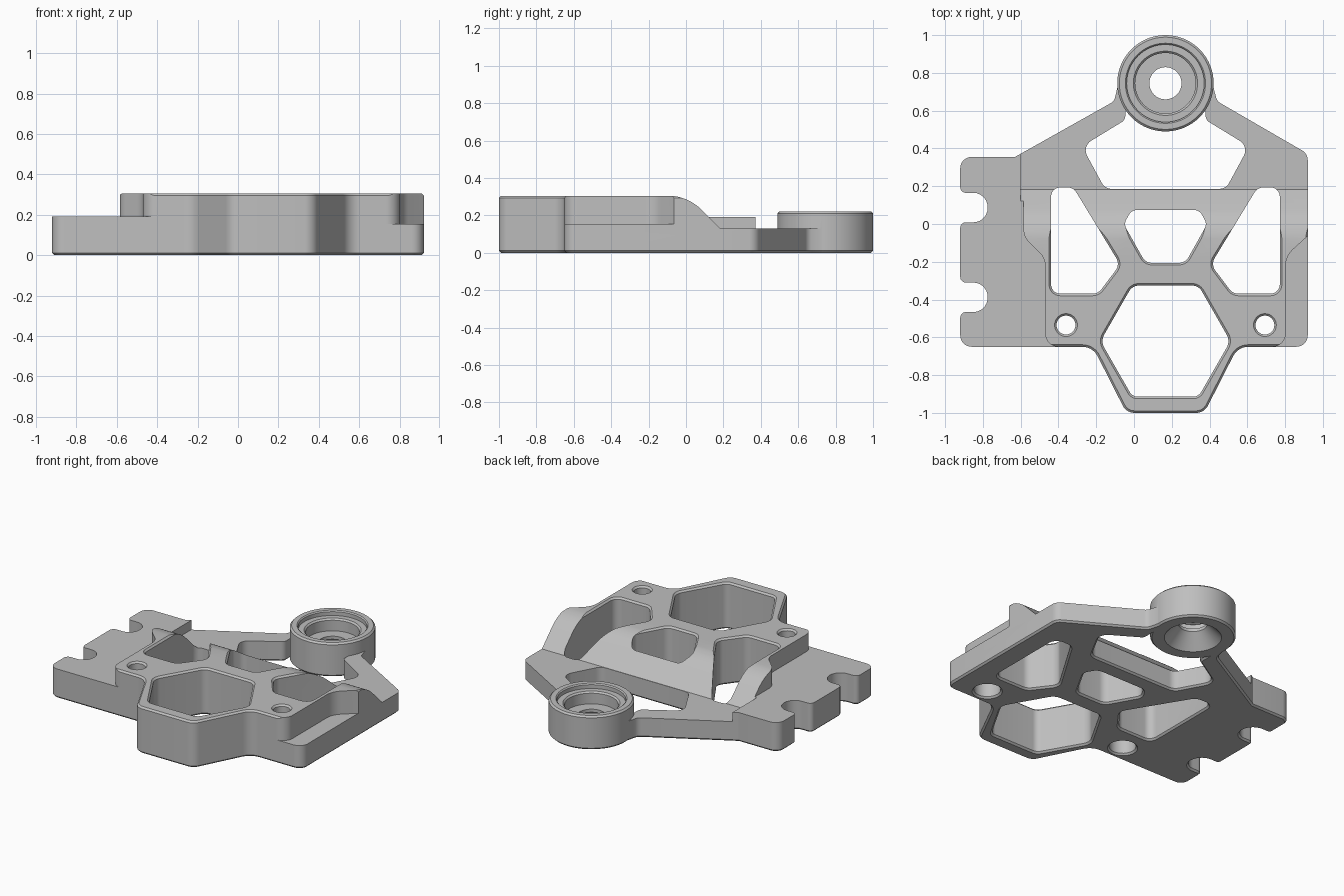
import bpy, bmesh, math
from mathutils import Vector

cube = bpy.data.objects.get("Cube")
if cube:
    bpy.data.objects.remove(cube, do_unlink=True)

TOP, CH = 0.305, 0.011      # full height and edge chamfer
MID = 0.1665                # symmetry line of the frame

grey = bpy.data.materials.new("light_grey")
grey.use_nodes = True
grey.diffuse_color = (0.52, 0.52, 0.52, 1)
grey.node_tree.nodes["Principled BSDF"].inputs["Base Color"].default_value = grey.diffuse_color


def rounded(corners, steps=7):
    """Polygon of (x, y, radius) corners with true arc fillets."""
    out = []
    for i, (x, y, r) in enumerate(corners):
        p = Vector((x, y))
        if r == 0:
            out.append(p)
            continue
        u = (Vector(corners[i - 1][:2]) - p).normalized()
        v = (Vector(corners[(i + 1) % len(corners)][:2]) - p).normalized()
        half = u.angle(v) / 2
        c = p + (u + v).normalized() * r / math.sin(half)
        a = p + u * r / math.tan(half) - c
        b = p + v * r / math.tan(half) - c
        start = math.atan2(a.y, a.x)
        turn = math.atan2(a.x * b.y - a.y * b.x, a.dot(b))
        for k in range(steps + 1):
            t = start + turn * k / steps
            out.append(c + Vector((math.cos(t), math.sin(t))) * r)
    return out


def circle(x, y, r, n=64):
    return [Vector((x + r * math.cos(math.tau * i / n), y + r * math.sin(math.tau * i / n)))
            for i in range(n)]


def mirrored(corners):
    return [(2 * MID - x, y, r) for x, y, r in reversed(corners)]


def offset(pts, d):
    out = []
    for i, p in enumerate(pts):
        e1 = (p - pts[i - 1]).normalized()
        e2 = (pts[(i + 1) % len(pts)] - p).normalized()
        n1, n2 = Vector((e1.y, -e1.x)), Vector((e2.y, -e2.x))
        out.append(p + (n1 + n2) * d / (1 + n1.dot(n2)))
    return out


def stack(name, pts, levels, along_x=False):
    """Solid through offset copies of a counterclockwise outline at (height, offset) levels."""
    bm = bmesh.new()
    rings = []
    for h, d in levels:
        rings.append([bm.verts.new((h, p.x, p.y) if along_x else (p.x, p.y, h))
                      for p in offset(pts, d)])
    n = len(pts)
    for lo, hi in zip(rings, rings[1:]):
        for i in range(n):
            j = (i + 1) % n
            bm.faces.new((lo[i], lo[j], hi[j], hi[i]))
    bm.faces.new(rings[0][::-1])
    bm.faces.new(rings[-1])
    mesh = bpy.data.meshes.new(name)
    bm.to_mesh(mesh)
    bm.free()
    mesh.materials.append(grey)
    ob = bpy.data.objects.new(name, mesh)
    bpy.context.collection.objects.link(ob)
    return ob


def combine(target, tool, operation="DIFFERENCE"):
    mod = target.modifiers.new("combine", "BOOLEAN")
    mod.operation, mod.solver, mod.object = operation, "EXACT", tool
    bpy.context.view_layer.objects.active = target
    bpy.ops.object.modifier_apply(modifier=mod.name)
    bpy.data.objects.remove(tool, do_unlink=True)


def chamfered(height):
    return [(0, -CH), (CH, 0), (height - CH, 0), (height, -CH)]


# Frame outline, with two open slots on the side flange
outline = [(-.92, -.65, .06), (-.218, -.65, .09), (-.04, -1, .07), (.372, -1, .07),
           (.55, -.65, .09), (.92, -.65, .06), (.92, .372, .06), (.44, .65, .05),
           (.4, .8, 0), (-.07, .8, 0), (-.105, .65, .05), (-.63, .355, 0), (-.92, .355, .06)]
for y in (.165, -.31):
    outline += [(-.92, y, .03), (-.775, y, .075), (-.775, y - .156, .075), (-.92, y - .156, .03)]
frame = stack("bracket_frame", rounded(outline), chamfered(TOP))

# Curved ramp down to the thin rear arms
R = 0.26
arc = [Vector((-.1 + R * math.sin(a), TOP + .001 - R + R * math.cos(a)))
       for a in (math.radians(4.5 * k) for k in range(11))]
foot = arc[-1].y - 0.13
ramp = [Vector((-.1, .6))] + arc + [Vector((arc[-1].x + foot, .13)), Vector((1.2, .13)), Vector((1.2, .6))]
combine(frame, stack("ramp_cutter", ramp, [(-.6, 0), (1.1, 0)], along_x=True))

# Lowered side flange and opposite ledge
flange = [(-1.1, -1.1, 0), (-.36, -1.1, 0), (-.36, -.6502, 0), (-.47, -.6502, .07),
          (-.47, -.18, .1), (-.585, -.07, .1), (-.585, .9, 0), (-1.1, .9, 0)]
ledge = [(.69, -1.1, 0), (1.1, -1.1, 0), (1.1, .1, 0), (.803, -.17, .12),
         (.803, -.6502, .07), (.69, -.6502, 0)]
combine(frame, stack("flange_cutter", rounded(flange), [(.192, 0), (.6, 0)]))
combine(frame, stack("ledge_cutter", rounded(ledge), [(.153, 0), (.6, 0)]))

# Lightening windows
side = [(-.45, -.38, .06), (-.185, -.38, .07), (-.06, -.215, .07), (-.315, .205, .07), (-.45, .205, .06)]
centre = [(.055, -.217, .07), (.278, -.217, .07), (.4, .0, .06), (.352, .085, .06),
          (-.019, .085, .06), (-.067, .0, .06)]
front = [(-.015, -.925, .06), (.348, -.925, .06), (.523, -.62, .08), (.348, -.315, .07),
         (-.015, -.315, .07), (-.19, -.62, .08)]
rear = [(-.16, .175, .07), (.493, .175, .07), (.623, .415, .07), (.39, .557, .03),
        (.39, .7, 0), (-.057, .7, 0), (-.057, .557, .03), (-.29, .415, .07)]
flare = [(-.01, .01), (CH, -CH), (TOP - CH, -CH), (TOP + .01, .01)]
for window in (side, mirrored(side), centre, front, rear):
    combine(frame, stack("window_cutter", rounded(window), flare))

# Screw holes, counterbored from below
for x in (-.36, 2 * MID + .36):
    levels = [(-.01, .1), (CH, .08), (.15, .08), (.15, .05), (TOP - CH, .05), (TOP + .01, .07)]
    combine(frame, stack("screw_cutter", circle(x, -.535, .05, 32), [(z, r - .05) for z, r in levels]))

# Round rear boss with stepped recess and countersunk underside
combine(frame, stack("boss", circle(MID, .745, .255, 96), chamfered(.222)), "UNION")
bore = [(-.01, .18), (.09, .085), (.11, .085), (.11, .16), (.18, .16),
        (.19, .17), (.19, .205), (.215, .205), (.235, .225)]
combine(frame, stack("bore_cutter", circle(MID, .745, .1, 96), [(z, r - .1) for z, r in bore]))

bpy.ops.object.select_all(action="DESELECT")
frame.select_set(True)
bpy.context.view_layer.objects.active = frame
bpy.ops.object.shade_smooth_by_angle(angle=math.radians(25))
